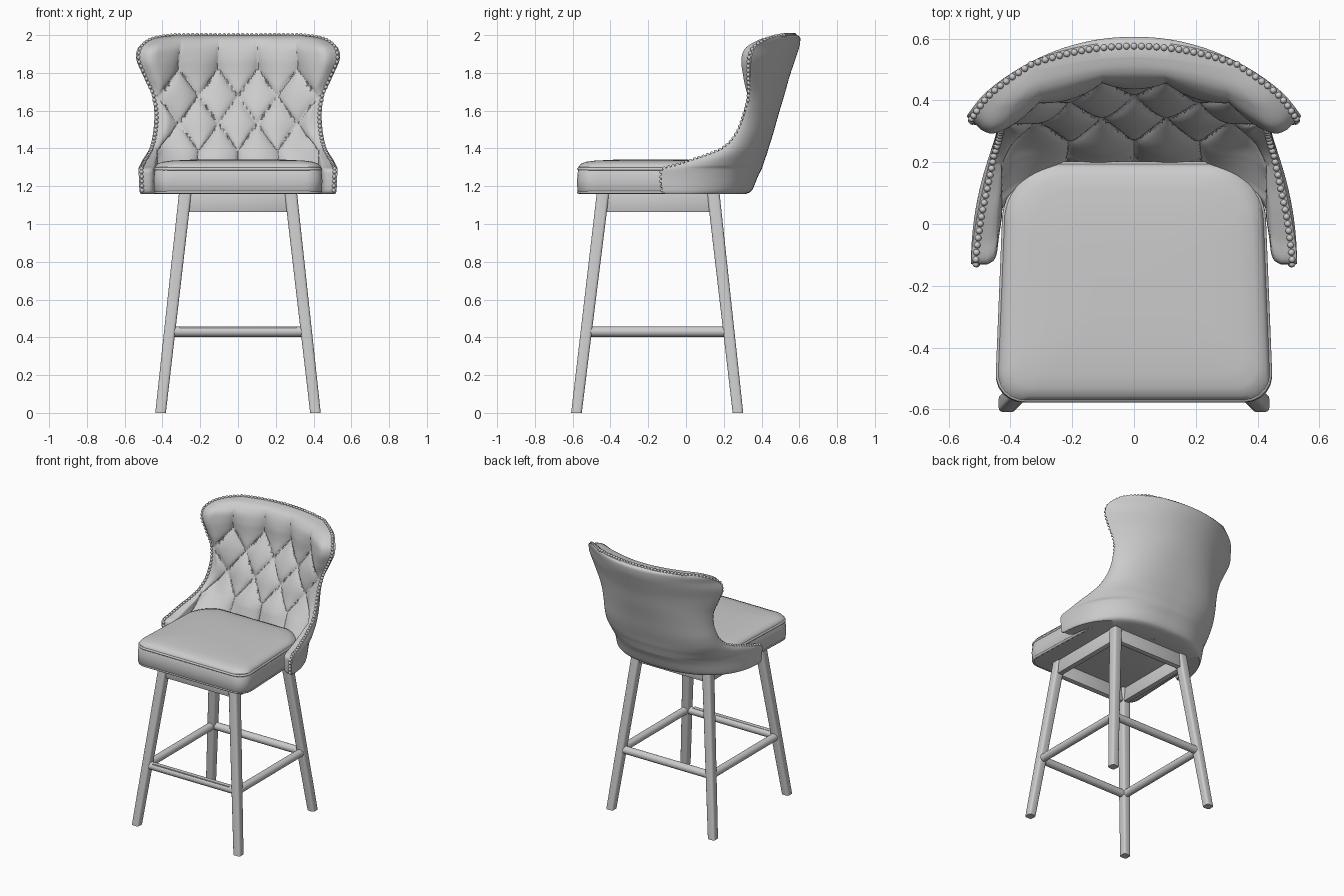
import bpy, bmesh, math
from mathutils import Vector

if "Cube" in bpy.data.objects:
    bpy.data.objects.remove(bpy.data.objects["Cube"])

grey = bpy.data.materials.new("grey")
grey.diffuse_color = (0.6, 0.6, 0.6, 1)
grey.use_nodes = True
grey.node_tree.nodes["Principled BSDF"].inputs["Base Color"].default_value = grey.diffuse_color


def finish(name, bm, angle=40):
    bmesh.ops.recalc_face_normals(bm, faces=bm.faces[:])
    me = bpy.data.meshes.new(name)
    bm.to_mesh(me)
    bm.free()
    ob = bpy.data.objects.new(name, me)
    bpy.context.collection.objects.link(ob)
    me.materials.append(grey)
    bpy.ops.object.select_all(action='DESELECT')
    ob.select_set(True)
    bpy.context.view_layer.objects.active = ob
    bpy.ops.object.shade_smooth_by_angle(angle=math.radians(angle))
    return ob


def resample(pts, n):
    # evenly spaced points along a polyline
    acc = [0.0]
    for p, q in zip(pts, pts[1:]):
        acc.append(acc[-1] + (q - p).length)
    out, j = [], 0
    for i in range(n):
        s = acc[-1] * i / (n - 1)
        while j < len(pts) - 2 and acc[j + 1] < s:
            j += 1
        f = (s - acc[j]) / max(acc[j + 1] - acc[j], 1e-9)
        out.append(pts[j].lerp(pts[j + 1], min(f, 1)))
    return out, acc[-1]


# ---- Legs and frame ----
def leg_at(sx, back, z):
    t = z / 1.16
    y = 0.275 - 0.13 * t if back else -0.58 + 0.14 * t
    return Vector((sx * (0.41 - 0.13 * t), y, z))


def beam(name, a, b, wa, wb, bevel):
    # tapered rounded bar with level ends
    bm = bmesh.new()
    rings = [[bm.verts.new(c + Vector((i * w / 2, j * w / 2, 0)))
              for i, j in ((-1, -1), (1, -1), (1, 1), (-1, 1))] for c, w in ((a, wa), (b, wb))]
    bm.faces.new(rings[0])
    bm.faces.new(rings[1])
    for k in range(4):
        bm.faces.new((rings[0][k], rings[0][k - 1], rings[1][k - 1], rings[1][k]))
    long_edges = [e for e in bm.edges if abs(e.verts[0].co.z - e.verts[1].co.z) > 0.5]
    bmesh.ops.bevel(bm, geom=long_edges, offset=bevel, segments=3, profile=0.5, affect='EDGES')
    finish(name, bm)


def box(name, c, size, bevel=0.006):
    bm = bmesh.new()
    bmesh.ops.create_cube(bm, size=1)
    for v in bm.verts:
        v.co = Vector(c) + Vector([v.co[i] * size[i] for i in range(3)])
    bmesh.ops.bevel(bm, geom=bm.edges[:], offset=bevel, segments=2, profile=0.5, affect='EDGES')
    finish(name, bm)


def rod(name, a, b, r):
    bm = bmesh.new()
    bmesh.ops.create_cone(bm, cap_ends=True, segments=20, radius1=r, radius2=r, depth=(b - a).length)
    q = (b - a).to_track_quat('Z', 'Y')
    for v in bm.verts:
        v.co = q @ v.co + (a + b) / 2
    finish(name, bm)


for sx, side in ((-1, "left"), (1, "right")):
    for back, end in ((0, "front"), (1, "back")):
        beam(f"{end}_{side}_leg", leg_at(sx, back, 0), leg_at(sx, back, 1.165), 0.056, 0.066, 0.014)
    rod(f"{side}_stretcher", leg_at(sx, 0, 0.43), leg_at(sx, 1, 0.43), 0.027)
    box(f"{side}_apron", (sx * 0.286, -0.148, 1.113), (0.04, 0.57, 0.1))
for back, end in ((0, "front"), (1, "back")):
    rod(f"{end}_stretcher", leg_at(-1, back, 0.43), leg_at(1, back, 0.43), 0.027)
    box(f"{end}_apron", (0, leg_at(1, back, 1.113).y, 1.113), (0.54, 0.04, 0.1))
box("foot_plate", (0, -0.532, 0.453), (0.62, 0.03, 0.008), 0.002)


# ---- Seat cushion ----
def seat_outline(inset):
    pts = []
    for cx, cy, r, a0 in ((1, -0.575, 0.085, -90), (1, 0.2, 0.17, 0), (-1, 0.2, 0.17, 90), (-1, -0.575, 0.085, 180)):
        for i in range(11):
            a = math.radians(a0 + 9 * i)
            x = cx * (0.445 - r) + r * math.cos(a)
            y = cy + (r if cy < 0 else -r) + r * math.sin(a)
            x *= 1 - 0.08 * min(max((y + 0.25) / 0.4, 0), 1) ** 1.5
            pts.append(Vector((x * (1 - inset / 0.445), -0.1875 + (y + 0.1875) * (1 - inset / 0.3875), 0)))
    return resample(pts + pts[:1], 121)[0][:-1]


bm = bmesh.new()
rings = []
for z, ins in ((1.16, 0.02), (1.163, 0.008), (1.175, 0.0), (1.23, -0.002), (1.285, 0.003), (1.29, 0.006),
               (1.303, 0.006), (1.318, 0.018), (1.329, 0.045), (1.335, 0.09), (1.34, 0.18), (1.342, 0.3)):
    rings.append([bm.verts.new(p + Vector((0, 0, z))) for p in seat_outline(ins)])
for r0, r1 in zip(rings, rings[1:]):
    for i in range(120):
        bm.faces.new((r0[i - 1], r0[i], r1[i], r1[i - 1]))
bm.faces.new(rings[0])
bm.faces.new(rings[-1])
finish("seat", bm)

# welting around the seat
for name, z in (("upper_welt", 1.291), ("lower_welt", 1.168)):
    bm = bmesh.new()
    pts = seat_outline(0.006)
    loops = []
    for i, p in enumerate(pts):
        t = (pts[(i + 1) % 120] - pts[i - 1]).normalized()
        n = Vector((t.y, -t.x, 0))
        loops.append([bm.verts.new(p + Vector((0, 0, z + 0.008 * math.sin(k * math.pi / 4)))
                                   + n * 0.008 * math.cos(k * math.pi / 4)) for k in range(8)])
    for i in range(120):
        for k in range(8):
            bm.faces.new((loops[i - 1][k - 1], loops[i - 1][k], loops[i][k], loops[i][k - 1]))
    finish(name, bm, 60)

# ---- Wrapped back: height, half width, front y, back y, middle and edge thickness ----
KEYS = [(1.16, .515, -.11, .32, .15, .07), (1.18, .522, -.125, .35, .17, .08), (1.25, .525, -.13, .38, .19, .085),
        (1.29, .527, -.12, .40, .2, .085), (1.31, .52, -.05, .407, .2, .085), (1.34, .505, .04, .417, .2, .08),
        (1.37, .485, .13, .428, .2, .08), (1.41, .465, .21, .44, .19, .075), (1.48, .45, .27, .462, .17, .07),
        (1.58, .443, .31, .49, .155, .07), (1.68, .455, .335, .52, .135, .07), (1.78, .50, .34, .548, .12, .08),
        (1.87, .538, .345, .578, .14, .1), (1.93, .53, .365, .598, .145, .1), (1.97, .485, .42, .605, .13, .08),
        (1.99, .42, .47, .603, .1, .06), (2.0, .33, .525, .59, .05, .03)]
STEP, COLS = 8, 151


def key_at(s):
    i = min(int(s), len(KEYS) - 2)
    f = s - i
    k = [KEYS[min(max(i + d, 0), len(KEYS) - 1)] for d in (-1, 0, 1, 2)]
    return [b + 0.5 * f * (c - a + f * (2 * a - 5 * b + 4 * c - d + f * (3 * (b - c) + d - a)))
            for a, b, c, d in zip(*k)]


def clamp(v):
    return min(max(v, 0), 1)


def tuft(x, z):
    # depth of the diamond button tufting, pleats run straight above and below it
    p, q = (x - 0.1) / 0.2, (z - 1.82) / 0.29
    if q > 0:
        h = abs(math.sin(math.pi * p)) ** 0.6
    else:
        q = max(q, -1.5)
        h = abs(math.sin(math.pi * (p + q)) * math.sin(math.pi * (p - q))) ** 0.3
    fade = clamp((0.46 - abs(x)) / 0.08) * clamp((1.99 - z) / 0.17)
    return 0.042 * (1 - h) * fade


outer, inner = [], []
for r in range((len(KEYS) - 1) * STEP + 1):
    z, W, F, B, Tc, Te = key_at(r / STEP)
    k = clamp((z - 1.25) / 0.6)
    k = k * k * (3 - 2 * k)
    ea, eb = 2 / (2.5 - 0.4 * k), 2 / (2.2 - 1.15 * k)
    raw = []
    for i in range(401):
        a = math.pi * (i / 400 - 0.5)
        s = math.sin(a)
        raw.append(Vector((math.copysign(abs(s) ** ea, s) * W, F + (B - F) * max(math.cos(a), 0) ** eb, z)))
    row, length = resample(raw, COLS)
    outer.append(row)
    line = []
    for i, p in enumerate(row):
        t = (row[min(i + 1, COLS - 1)] - row[max(i - 1, 0)]).normalized()
        d = length * min(i, COLS - 1 - i) / (COLS - 1)
        edge = 0.6 + 0.4 * math.sqrt(1 - (1 - min(d / 0.06, 1)) ** 2)
        T = (Te + (Tc - Te) * (1 - min(abs(p.x / W), 1) ** 3)) * edge
        n = Vector((t.y, -t.x, 0))
        x0 = (p + n * T).x
        line.append(p + n * max(T - tuft(x0, z), 0.015))
    inner.append(line)

bm = bmesh.new()
ROWS = len(outer)
grids = [[[bm.verts.new(p) for p in row] for row in g] for g in (outer, inner)]
for g in grids:
    for r in range(ROWS - 1):
        for c in range(COLS - 1):
            bm.faces.new((g[r][c], g[r][c + 1], g[r + 1][c + 1], g[r + 1][c]))
border = ([(r, 0) for r in range(ROWS)] + [(ROWS - 1, c) for c in range(1, COLS)]
          + [(r, COLS - 1) for r in range(ROWS - 2, -1, -1)])
ring = border + [(0, c) for c in range(COLS - 2, 0, -1)]
for (r0, c0), (r1, c1) in zip(ring, ring[1:] + ring[:1]):
    bm.faces.new((grids[0][r0][c0], grids[0][r1][c1], grids[1][r1][c1], grids[1][r0][c0]))
finish("tufted_back", bm)

# ---- Nail heads along the rim ----
path = [outer[r][c].lerp(inner[r][c], 0.3) for r, c in border]
length = resample(path, 2)[1]
bm = bmesh.new()
for p in resample(path, int(length / 0.024))[0][1:-1]:
    made = bmesh.ops.create_uvsphere(bm, u_segments=10, v_segments=6, radius=0.011)
    bmesh.ops.translate(bm, verts=made["verts"], vec=p)
finish("nail_heads", bm, 60)
